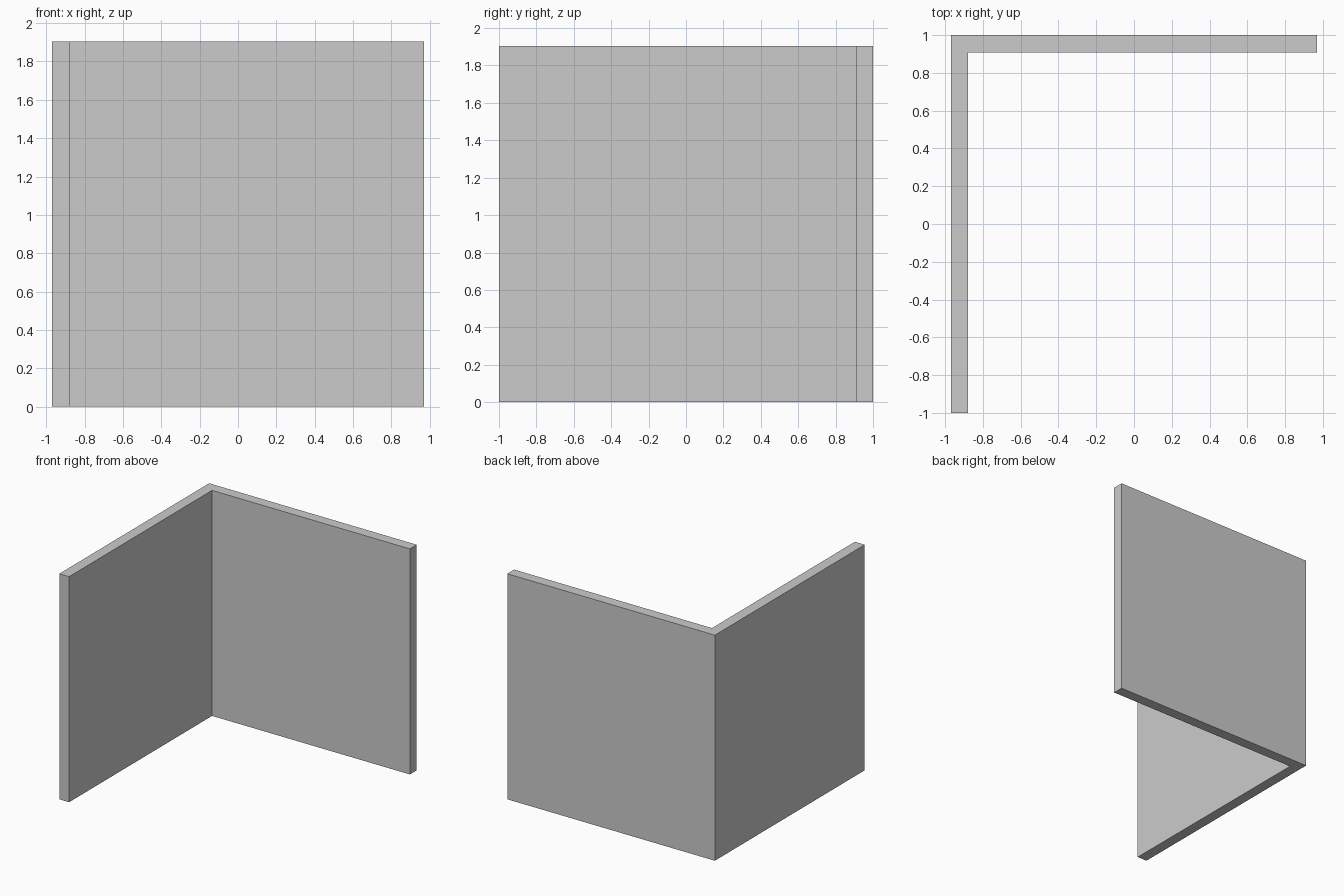
import bpy
import bmesh

if "Cube" in bpy.data.objects:
    bpy.data.objects.remove(bpy.data.objects["Cube"])

HALF_X, HALF_Y, HEIGHT, THICK = 0.97, 1.0, 1.905, 0.092

# L-shaped footprint: left wall running front to back, back wall running across
footprint = [
    (-HALF_X, -HALF_Y),
    (-HALF_X + THICK, -HALF_Y),
    (-HALF_X + THICK, HALF_Y - THICK),
    (HALF_X, HALF_Y - THICK),
    (HALF_X, HALF_Y),
    (-HALF_X, HALF_Y),
]

# Corner wall: footprint extruded to full height
bm = bmesh.new()
base = bm.faces.new([bm.verts.new((x, y, 0)) for x, y in footprint])
extruded = bmesh.ops.extrude_face_region(bm, geom=[base], use_keep_orig=True)
top_verts = [g for g in extruded["geom"] if isinstance(g, bmesh.types.BMVert)]
bmesh.ops.translate(bm, verts=top_verts, vec=(0, 0, HEIGHT))
bmesh.ops.recalc_face_normals(bm, faces=bm.faces)

mesh = bpy.data.meshes.new("corner_wall")
bm.to_mesh(mesh)
bm.free()
bpy.context.collection.objects.link(bpy.data.objects.new("corner_wall", mesh))
